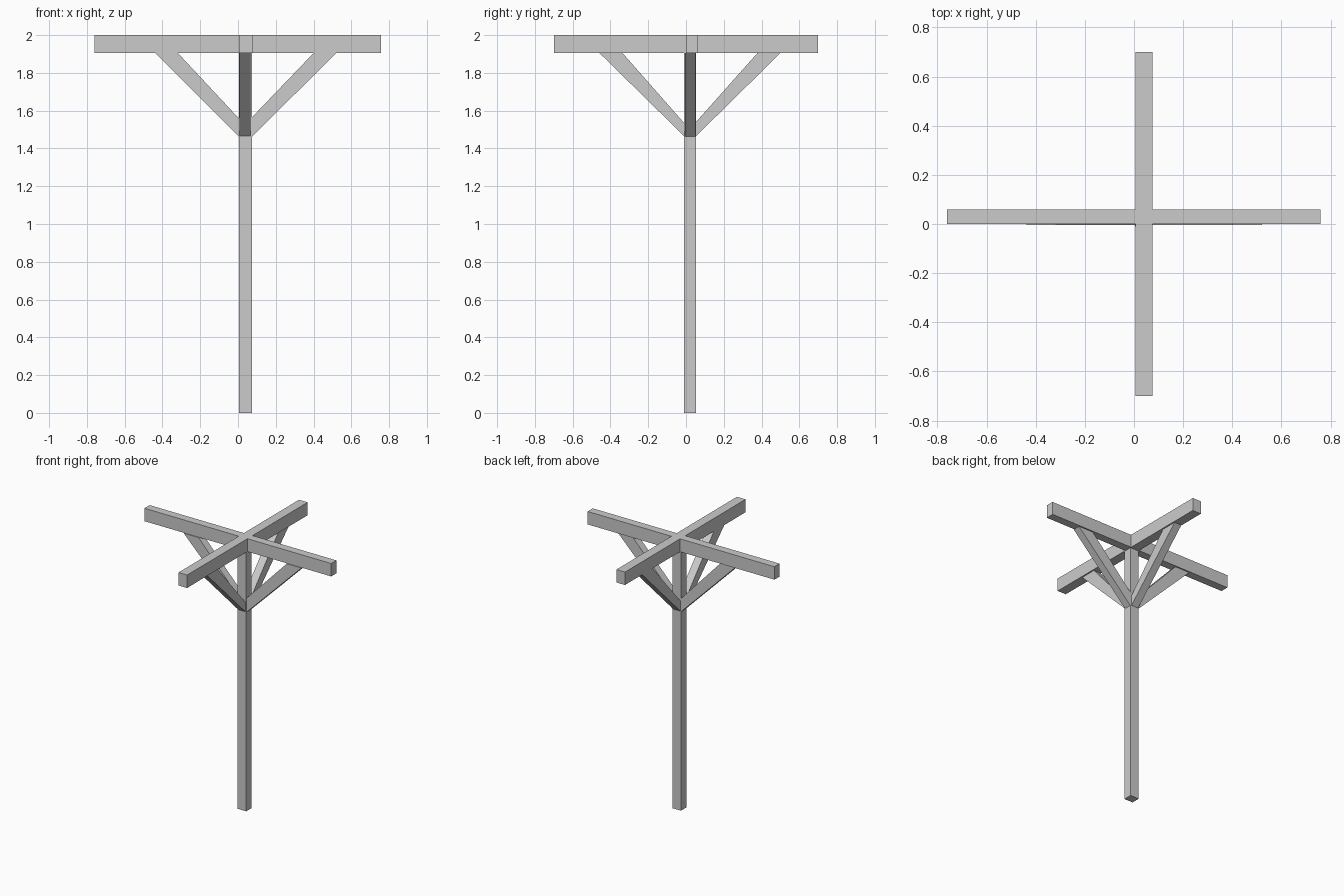
import bpy

if "Cube" in bpy.data.objects:
    bpy.data.objects.remove(bpy.data.objects["Cube"])


def prism(name, profile, axis, lo, hi):
    """Extrude an (along, z) profile across the other horizontal axis."""
    def point(a, z, w):
        return (a, w, z) if axis == 'x' else (w, a, z)
    n = len(profile)
    verts = [point(a, z, w) for w in (lo, hi) for a, z in profile]
    faces = [tuple(range(n)), tuple(range(2 * n - 1, n - 1, -1))]
    faces += [(i, i + n, (i + 1) % n + n, (i + 1) % n) for i in range(n)]
    mesh = bpy.data.meshes.new(name)
    mesh.from_pydata(verts, [], faces)
    obj = bpy.data.objects.new(name, mesh)
    bpy.context.collection.objects.link(obj)
    # consistent outward normals
    import bmesh
    bm = bmesh.new()
    bm.from_mesh(mesh)
    bmesh.ops.recalc_face_normals(bm, faces=bm.faces)
    bm.to_mesh(mesh)
    bm.free()
    return obj


def bar(name, axis, a0, a1, lo, hi, z0, z1):
    return prism(name, [(a0, z0), (a1, z0), (a1, z1), (a0, z1)], axis, lo, hi)


BEAM_Z = 1.905

# upright post
bar("post", 'x', 0.004, 0.074, -0.01, 0.053, 0, 1.99)

# crossed top beams
bar("side_beam", 'x', -0.761, 0.758, 0.0, 0.06, BEAM_Z, 2)
bar("depth_beam", 'y', -0.70, 0.70, 0.006, 0.076, BEAM_Z, 2)

# diagonal braces: post face, outer and inner reach at the beam, post heights
braces = [
    ("right_brace", 'x', 0.074, 0.52, 0.40, 1.462, 1.565, -0.005, 0.05),
    ("left_brace", 'x', 0.004, -0.438, -0.318, 1.462, 1.56, -0.005, 0.05),
    ("back_brace", 'y', 0.053, 0.50, 0.378, 1.465, 1.54, 0.008, 0.066),
    ("front_brace", 'y', -0.01, -0.458, -0.336, 1.465, 1.535, 0.008, 0.066),
]
for name, axis, face, outer, inner, z_out, z_in, lo, hi in braces:
    profile = [(face, z_out), (outer, BEAM_Z), (inner, BEAM_Z), (face, z_in)]
    prism(name, profile, axis, lo, hi)
